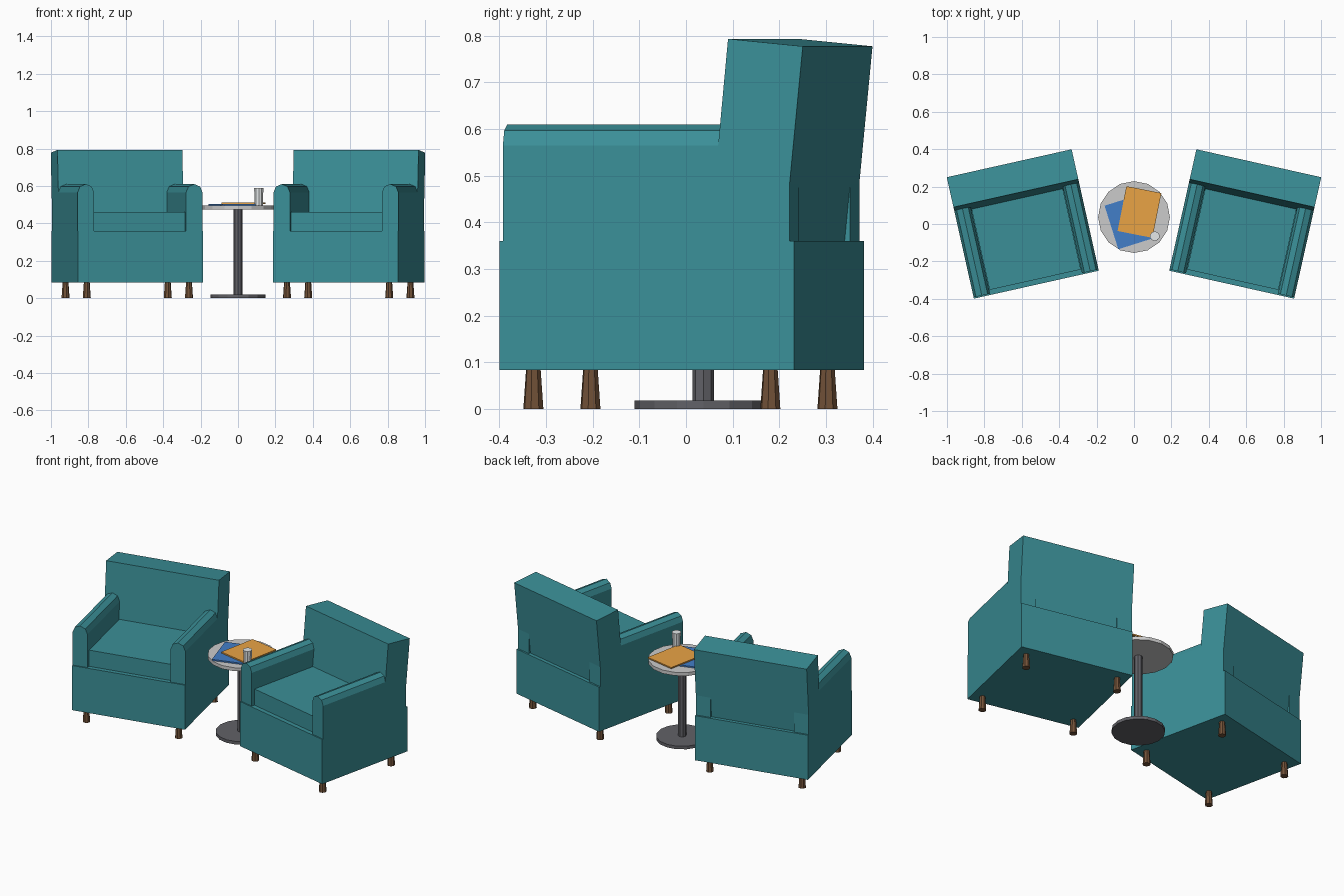
import bpy, bmesh, math
from mathutils import Matrix, Vector

if "Cube" in bpy.data.objects:
    bpy.data.objects.remove(bpy.data.objects["Cube"])


def material(name, rgb):
    m = bpy.data.materials.new(name)
    m.diffuse_color = (*rgb, 1)
    m.use_nodes = True
    m.node_tree.nodes["Principled BSDF"].inputs["Base Color"].default_value = m.diffuse_color
    return m


TEAL = material("teal_fabric", (0.043, 0.275, 0.31))
WOOD = material("brown_wood", (0.17, 0.085, 0.04))
DARK = material("dark_metal", (0.12, 0.12, 0.135))
PALE = material("pale_top", (0.64, 0.64, 0.63))
BLUE = material("blue_cover", (0.055, 0.21, 0.58))
ORANGE = material("orange_cover", (0.82, 0.37, 0.06))
GLASS = material("pale_glass", (0.78, 0.81, 0.82))


def finish(bm, name, mat, matrix):
    bmesh.ops.recalc_face_normals(bm, faces=bm.faces)
    me = bpy.data.meshes.new(name)
    bm.to_mesh(me)
    bm.free()
    me.materials.append(mat)
    ob = bpy.data.objects.new(name, me)
    ob.matrix_world = matrix
    bpy.context.collection.objects.link(ob)
    return ob


def box(name, lo, hi, mat, matrix=Matrix()):
    bm = bmesh.new()
    lo, hi = Vector(lo), Vector(hi)
    size = hi - lo
    bmesh.ops.create_cube(bm, size=1, matrix=Matrix.Translation((lo + hi) / 2) @ Matrix.Diagonal((*size, 1)))
    return finish(bm, name, mat, matrix)


def cone(name, x, y, z0, z1, r0, r1, sides, mat, matrix=Matrix()):
    bm = bmesh.new()
    bmesh.ops.create_cone(bm, cap_ends=True, segments=sides, radius1=r0, radius2=r1, depth=z1 - z0,
                          matrix=Matrix.Translation((x, y, (z0 + z1) / 2)))
    return finish(bm, name, mat, matrix)


def prism(name, profile, axis, a, b, mat, matrix):
    """Extrude a 2D profile along x (profile is y,z) or y (profile is x,z)."""
    bm = bmesh.new()
    put = (lambda p, t: (t, p[0], p[1])) if axis == "x" else (lambda p, t: (p[0], t, p[1]))
    face = bm.faces.new([bm.verts.new(put(p, a)) for p in profile])
    ext = bmesh.ops.extrude_face_region(bm, geom=[face])
    move = (b - a, 0, 0) if axis == "x" else (0, b - a, 0)
    bmesh.ops.translate(bm, vec=move, verts=[v for v in ext["geom"] if isinstance(v, bmesh.types.BMVert)])
    return finish(bm, name, mat, matrix)


def armchair(side, label):
    m = Matrix.Translation((side * 0.592, -0.012, 0)) @ Matrix.Rotation(-side * 0.22, 4, "Z")
    box(label + "_base", (-0.342, -0.32, 0.084), (0.342, 0.326, 0.36), TEAL, m)
    box(label + "_seat_cushion", (-0.25, -0.293, 0.36), (0.25, 0.2, 0.46), TEAL, m)
    # reclined backrest, its foot buried in the base
    prism(label + "_backrest", [(0.181, 0.793), (0.345, 0.777), (0.303, 0.35), (0.139, 0.35)],
          "x", -0.342, 0.342, TEAL, m)
    # arms with faceted round tops
    for s, end in ((-1, "left"), (1, "right")):
        cx, r = s * 0.297, 0.045
        prof = [(cx + r, 0.36)]
        prof += [(cx + r * math.cos(math.pi * i / 4), 0.565 + r * math.sin(math.pi * i / 4)) for i in range(5)]
        prof += [(cx - r, 0.36)]
        prism(f"{label}_{end}_arm", prof, "y", -0.313, 0.316, TEAL, m)
        # flared feet
        for t, pos in ((-1, "front"), (1, "back")):
            cone(f"{label}_{pos}_{end}_leg", s * 0.28, t * 0.26, 0, 0.085, 0.022, 0.016, 8, WOOD, m)


armchair(-1, "left_chair")
armchair(1, "right_chair")

# pedestal table
TY = 0.037
cone("table_foot", 0, TY, 0, 0.019, 0.147, 0.147, 16, DARK)
cone("table_column", 0, TY, 0.019, 0.475, 0.023, 0.023, 8, DARK)
cone("table_top", 0, TY, 0.475, 0.496, 0.192, 0.192, 16, PALE)

# magazines and glass on the table
for name, x, y, ang, z, mat in (("lower_magazine", -0.03, 0.01, 17.5, 0.496, BLUE),
                                ("upper_magazine", 0.029, 0.064, -11.2, 0.504, ORANGE)):
    m = Matrix.Translation((x, y, z)) @ Matrix.Rotation(math.radians(ang), 4, "Z")
    box(name, (-0.095, -0.122, 0), (0.095, 0.122, 0.008), mat, m)
cone("drinking_glass", 0.111, -0.065, 0.496, 0.59, 0.023, 0.026, 10, GLASS)
